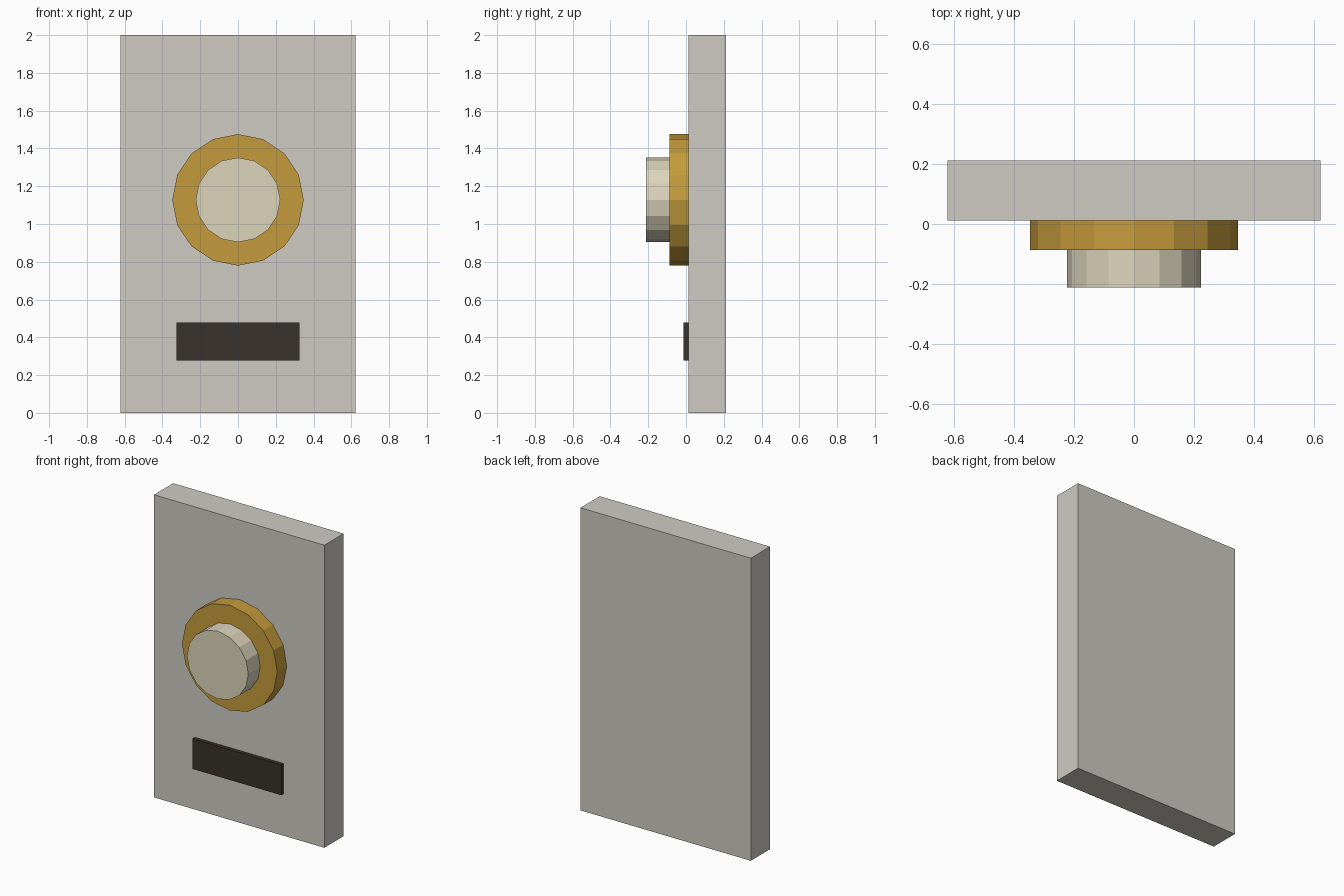
import bpy
import math

if "Cube" in bpy.data.objects:
    bpy.data.objects.remove(bpy.data.objects["Cube"])


def colour(obj, name, rgb):
    mat = bpy.data.materials.new(name)
    mat.diffuse_color = (*rgb, 1)
    mat.use_nodes = True
    mat.node_tree.nodes["Principled BSDF"].inputs["Base Color"].default_value = mat.diffuse_color
    obj.data.materials.append(mat)


def box(name, width, y0, y1, z0, z1):
    bpy.ops.mesh.primitive_cube_add(size=1, location=(0, (y0 + y1) / 2, (z0 + z1) / 2))
    obj = bpy.context.object
    obj.name = name
    obj.scale = (width, y1 - y0, z1 - z0)
    bpy.ops.object.transform_apply(location=False, rotation=False, scale=True)
    return obj


def disc(name, radius, y0, y1, z):
    # 16-sided cylinder facing the front
    bpy.ops.mesh.primitive_cylinder_add(vertices=16, radius=radius, depth=y1 - y0,
                                        location=(0, (y0 + y1) / 2, z),
                                        rotation=(math.pi / 2, 0, 0))
    obj = bpy.context.object
    obj.name = name
    return obj


# Wall plate
plate = box("back_plate", 1.245, 0.0125, 0.2125, 0, 2)
colour(plate, "plate_grey", (0.62, 0.60, 0.55))

# Button and its brass surround
surround = disc("button_surround", 0.348, -0.0875, 0.0125, 1.1275)
colour(surround, "brass", (0.56, 0.33, 0.045))
button = disc("push_button", 0.224, -0.2125, -0.0875, 1.1275)
colour(button, "cream", (0.72, 0.66, 0.50))

# Dark name strip
strip = box("label_strip", 0.65, -0.0125, 0.0125, 0.2775, 0.4775)
colour(strip, "dark_brown", (0.04, 0.032, 0.025))
